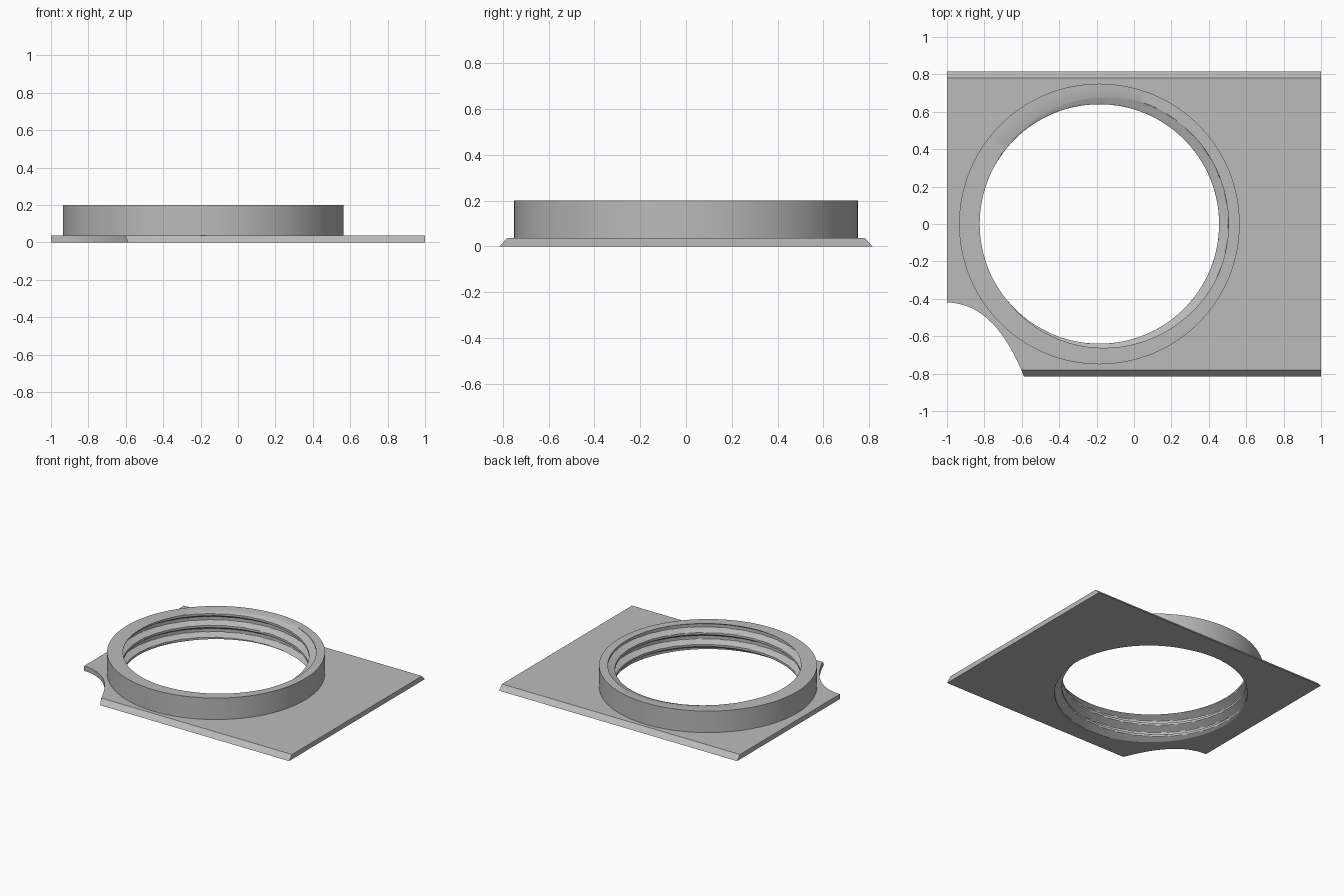
import bpy, bmesh, math
from math import cos, sin, pi, radians

if "Cube" in bpy.data.objects:
    bpy.data.objects.remove(bpy.data.objects["Cube"], do_unlink=True)

CX = -0.185                      # ring axis
OUTER, CREST, ROOT = 0.75, 0.64, 0.69
HEIGHT, PLATE, PITCH = 0.2, 0.037, 0.09
SEG, ROWS = 128, 72

grey = bpy.data.materials.new("plain grey")
grey.use_nodes = True
colour = (0.5, 0.5, 0.5, 1)
grey.diffuse_color = colour
grey.node_tree.nodes["Principled BSDF"].inputs["Base Color"].default_value = colour


def finish(name, bm):
    bmesh.ops.recalc_face_normals(bm, faces=bm.faces)
    mesh = bpy.data.meshes.new(name)
    bm.to_mesh(mesh)
    bm.free()
    mesh.materials.append(grey)
    obj = bpy.data.objects.new(name, mesh)
    bpy.context.collection.objects.link(obj)
    return obj


def prism(name, outline, direction):
    bm = bmesh.new()
    face = bm.faces.new([bm.verts.new(p) for p in outline])
    new = bmesh.ops.extrude_face_region(bm, geom=[face])["geom"]
    verts = [v for v in new if isinstance(v, bmesh.types.BMVert)]
    bmesh.ops.translate(bm, verts=verts, vec=direction)
    return finish(name, bm)


def circle(radius, z):
    return [(CX + radius * cos(2 * pi * i / SEG), radius * sin(2 * pi * i / SEG), z)
            for i in range(SEG)]


def activate(obj):
    bpy.ops.object.select_all(action='DESELECT')
    obj.select_set(True)
    bpy.context.view_layer.objects.active = obj


def cut(obj, cutter):
    cutter.hide_render = True
    mod = obj.modifiers.new("cut", 'BOOLEAN')
    mod.operation, mod.solver, mod.object = 'DIFFERENCE', 'EXACT', cutter
    activate(obj)
    bpy.ops.object.modifier_apply(modifier=mod.name)
    bpy.data.objects.remove(cutter, do_unlink=True)


# Base plate with two sloping edges
plate = prism("base_plate",
              [(-1, -0.815, 0), (-1, 0.815, 0), (-1, 0.78, PLATE), (-1, -0.78, PLATE)],
              (2, 0, 0))
cut(plate, prism("hole_cutter", circle(OUTER, -0.1), (0, 0, 0.3)))

# Curved notch in the front corner
notch = []
for i in range(25):
    d = 0.45 * i / 24
    notch.append((-1 + d, -0.42 - 1.65 * d ** 2 - 4 * d ** 4, -0.1))
notch += [(-0.55, -1, -0.1), (-1.1, -1, -0.1), (-1.1, -0.42, -0.1)]
cut(plate, prism("notch_cutter", notch, (0, 0, 0.3)))


# Threaded ring: the bore radius follows a trapezoid that climbs with the angle
def bore(angle, z):
    a = (math.degrees(angle) + 360 * (HEIGHT - z) / PITCH) % 360
    if 75 <= a < 150:
        depth = (150 - a) / 75
    elif 150 <= a < 220:
        depth = 0
    elif 220 <= a < 335:
        depth = (a - 220) / 115
    else:
        depth = 1
    return CREST + (ROOT - CREST) * depth


bm = bmesh.new()
columns = []
for i in range(SEG):
    t = 2 * pi * i / SEG
    profile = [(OUTER, 0), (OUTER, PLATE), (OUTER, HEIGHT)]
    profile += [(bore(t, HEIGHT * k / ROWS), HEIGHT * k / ROWS) for k in range(ROWS, -1, -1)]
    columns.append([bm.verts.new((CX + r * cos(t), r * sin(t), z)) for r, z in profile])
for a, b in zip(columns, columns[1:] + columns[:1]):
    n = len(a)
    for k in range(n):
        bm.faces.new((a[k], b[k], b[(k + 1) % n], a[(k + 1) % n]))
ring = finish("threaded_ring", bm)

for obj in (plate, ring):
    activate(obj)
    bpy.ops.object.shade_smooth_by_angle(angle=radians(25))
